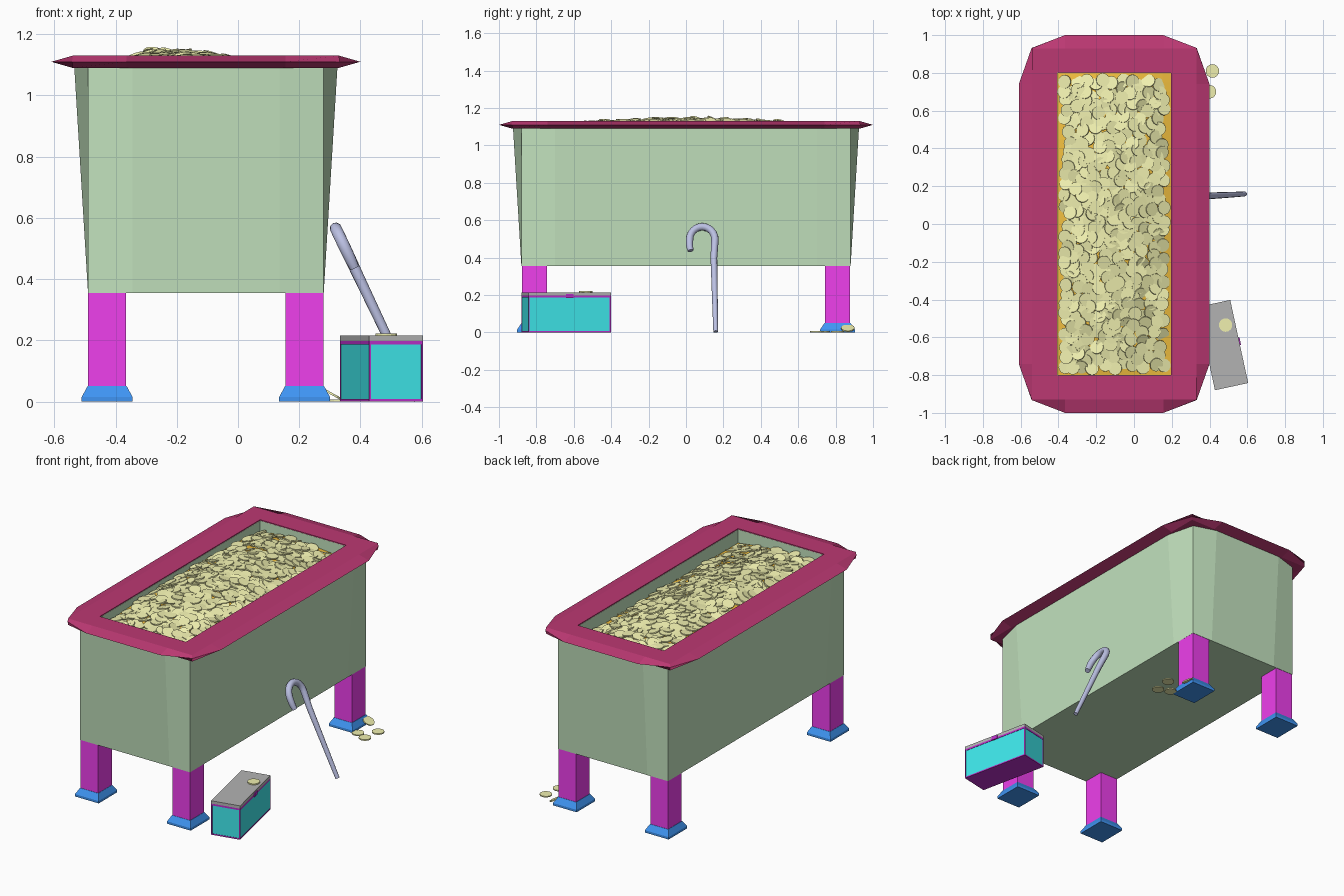
import bpy, bmesh, math, random
from mathutils import Matrix, Vector

if "Cube" in bpy.data.objects:
    bpy.data.objects.remove(bpy.data.objects["Cube"])

random.seed(4)
CX = -0.105  # centre line of the trough


def material(name, rgb):
    m = bpy.data.materials.new(name)
    m.diffuse_color = (*rgb, 1)
    m.use_nodes = True
    m.node_tree.nodes["Principled BSDF"].inputs["Base Color"].default_value = m.diffuse_color
    return m


GREEN = material("green", (0.55, 0.77, 0.52))
RED = material("dark red", (0.5, 0.04, 0.17))
MAGENTA = material("magenta", (0.86, 0.05, 0.84))
BLUE = material("blue", (0.05, 0.3, 0.9))
CYAN = material("cyan", (0.05, 0.82, 0.85))
PURPLE = material("purple", (0.5, 0.03, 0.6))
GREY = material("grey", (0.45, 0.45, 0.45))
STEEL = material("cane blue", (0.5, 0.53, 0.77))
ORANGE = material("orange", (0.9, 0.53, 0.05))
GOLD = material("coin yellow", (0.87, 0.87, 0.43))


def finish(name, bm, mat, matrix=None):
    if matrix:
        bm.transform(matrix)
    bmesh.ops.recalc_face_normals(bm, faces=bm.faces[:])
    me = bpy.data.meshes.new(name)
    bm.to_mesh(me)
    bm.free()
    me.materials.append(mat)
    ob = bpy.data.objects.new(name, me)
    bpy.context.collection.objects.link(ob)
    return ob


def add_box(bm, lo, hi):
    lo, hi = Vector(lo), Vector(hi)
    m = Matrix.Translation((lo + hi) / 2) @ Matrix.Diagonal((*(hi - lo), 1))
    bmesh.ops.create_cube(bm, size=1, matrix=m)


def add_coin(bm, pos, rx=0.0, ry=0.0, spin=0.0):
    m = (Matrix.Translation(pos) @ Matrix.Rotation(ry, 4, 'Y')
         @ Matrix.Rotation(rx, 4, 'X') @ Matrix.Rotation(spin, 4, 'Z'))
    bmesh.ops.create_cone(bm, cap_ends=True, segments=14, radius1=0.036,
                          radius2=0.036, depth=0.007, matrix=m)


def ring(bm, side, corner, end, z):
    """Twelve-point outline mirrored from one quarter."""
    q = [side, corner, end]
    pts = (q + [(-x, y) for x, y in reversed(q)]
           + [(-x, -y) for x, y in q] + [(x, -y) for x, y in reversed(q)])
    return [bm.verts.new((CX + x, y, z)) for x, y in pts]


def skin(bm, rings, closed=False):
    pairs = list(zip(rings, rings[1:])) + ([(rings[-1], rings[0])] if closed else [])
    for a, b in pairs:
        n = len(a)
        for i in range(n):
            j = (i + 1) % n
            bm.faces.new((a[i], a[j], b[j], b[i]))


# Trough body: rectangular base, sides bulging towards the top, hollow inside
bm = bmesh.new()
rings = [ring(bm, (0.385, 0.70), (0.385, 0.88), (0.24, 0.88), 0.355),
         ring(bm, (0.43, 0.70), (0.385, 0.88), (0.24, 0.925), 1.095),
         ring(bm, (0.30, 0.60), (0.30, 0.80), (0.20, 0.80), 1.125),
         ring(bm, (0.30, 0.60), (0.30, 0.80), (0.20, 0.80), 0.98)]
skin(bm, rings)
bm.faces.new(rings[0])
bm.faces.new(rings[-1])
finish("trough_body", bm, GREEN)

# Rim with pointed outer edge
bm = bmesh.new()
rect = ((0.435, 0.74), (0.435, 0.93), (0.26, 0.93))
hole = ((0.302, 0.60), (0.302, 0.802), (0.20, 0.802))
skin(bm, [ring(bm, *hole, 1.09), ring(bm, *rect, 1.09),
          ring(bm, (0.505, 0.74), (0.437, 0.932), (0.26, 1.0), 1.11),
          ring(bm, *rect, 1.13), ring(bm, *hole, 1.13)], closed=True)
finish("trough_rim", bm, RED)

# Legs and stepped feet
for sy, yn in ((-1, "front"), (1, "back")):
    for sx, xn in ((-1, "left"), (1, "right")):
        x, y = CX + sx * 0.3225, sy * 0.81
        bm = bmesh.new()
        add_box(bm, (x - 0.062, y - 0.068, 0.04), (x + 0.062, y + 0.068, 0.36))
        finish(f"{yn}_{xn}_leg", bm, MAGENTA)
        bm = bmesh.new()
        loops = []
        for hx, hy, z in ((0.083, 0.093, 0), (0.083, 0.093, 0.015), (0.064, 0.07, 0.05)):
            loops.append([bm.verts.new((x + a * hx, y + b * hy, z))
                          for a, b in ((-1, -1), (1, -1), (1, 1), (-1, 1))])
        skin(bm, loops)
        bm.faces.new(loops[0])
        bm.faces.new(loops[-1])
        finish(f"{yn}_{xn}_foot", bm, BLUE)


# Lopsided heap filling the trough
def heap(x, y):
    d = x + 0.22
    fx = 1 - 0.5 * (d / 0.19) ** 2 if d < 0 else 1 - (d / 0.41) ** 2
    fy = 1 - abs((y + 0.0) / 0.8) ** 2.5
    return 1.04 + 0.09 * max(fx, 0) * (0.35 + 0.65 * fy)


bm = bmesh.new()
bmesh.ops.create_grid(bm, x_segments=14, y_segments=32, size=1)
for v in bm.verts:
    v.co.x, v.co.y = CX + v.co.x * 0.30, v.co.y * 0.80
    v.co.z = heap(v.co.x, v.co.y)
finish("heap_surface", bm, ORANGE)

# Coins scattered over the heap
bm = bmesh.new()
placed = []
for _ in range(6000):
    x, y = random.uniform(CX - 0.265, CX + 0.265), random.uniform(-0.765, 0.765)
    if len(placed) < 430 and all((x - a) ** 2 + (y - b) ** 2 > 0.037 ** 2 for a, b in placed):
        placed.append((x, y))
        sx = (heap(x + 0.01, y) - heap(x - 0.01, y)) / 0.02
        sy = (heap(x, y + 0.01) - heap(x, y - 0.01)) / 0.02
        add_coin(bm, (x, y, heap(x, y) + random.uniform(0.003, 0.014)),
                 math.atan(sy) + random.gauss(0, 0.14),
                 -math.atan(sx) + random.gauss(0, 0.14), random.random())
finish("heap_coins", bm, GOLD)

# Loose coins: on the ground, against the back right foot and on the chest
bm = bmesh.new()
for x, y in ((0.415, 0.81), (0.40, 0.70), (0.33, 0.73)):
    add_coin(bm, (x, y, 0.0036))
add_coin(bm, (0.31, 0.865, 0.023), ry=0.5)
add_coin(bm, (0.485, -0.535, 0.2185))
finish("loose_coins", bm, GOLD)

# Small chest, turned beside the front right leg
turn = Matrix.Translation((0.469, -0.641, 0)) @ Matrix.Rotation(math.radians(12.2), 4, 'Z')
W, L, H, T = 0.09, 0.225, 0.197, 0.006
bm = bmesh.new()
add_box(bm, (-W + 0.002, -L + 0.002, 0.002), (W - 0.002, L - 0.002, H))
finish("chest_body", bm, CYAN, turn)
bm = bmesh.new()
add_box(bm, (-W, -L, H), (W, L, 0.215))
finish("chest_lid", bm, GREY, turn)
bm = bmesh.new()
add_box(bm, (-W, -L, 0), (W, L, 0.008))
for s in (-1, 1):
    for t in (-1, 1):
        x, y = s * (W - T / 2), t * (L - T / 2)
        add_box(bm, (x - T / 2, y - T / 2, 0), (x + T / 2, y + T / 2, H))
    for z0, z1 in ((H - 0.011, H),):
        x, y = s * (W - T / 2), s * (L - T / 2)
        add_box(bm, (x - T / 2, -L, z0), (x + T / 2, L, z1))
        add_box(bm, (-W, y - T / 2, z0), (W, y + T / 2, z1))
add_box(bm, (W - 0.002, -0.02, 0.185), (W + 0.006, 0.02, 0.207))  # latch
finish("chest_trim", bm, PURPLE, turn)

# Cane leaning on the right side, tapered shaft and hooked handle
path = [(0.159, 0.004, 0.013), (0.154, 0.2, 0.0155), (0.149, 0.40, 0.018), (0.152, 0.45, 0.019)]
for i in range(13):
    a = math.pi * i / 12
    path.append((0.087 + 0.068 * math.cos(a), 0.497 + 0.068 * math.sin(a), 0.02))
path += [(0.019, 0.465, 0.019), (0.024, 0.437, 0.016)]
cu = bpy.data.curves.new("cane", 'CURVE')
cu.dimensions = '3D'
cu.bevel_depth = 1.0
cu.bevel_resolution = 3
cu.use_fill_caps = True
sp = cu.splines.new('POLY')
sp.points.add(len(path) - 1)
for p, (y, z, r) in zip(sp.points, path):
    p.co = (0.588 - 0.475 * z, y, z, 1)
    p.radius = r
cane = bpy.data.objects.new("cane", cu)
cu.materials.append(STEEL)
bpy.context.collection.objects.link(cane)
bpy.context.view_layer.objects.active = cane
cane.select_set(True)
bpy.ops.object.convert(target='MESH')
bpy.ops.object.shade_smooth_by_angle(angle=math.radians(40))
